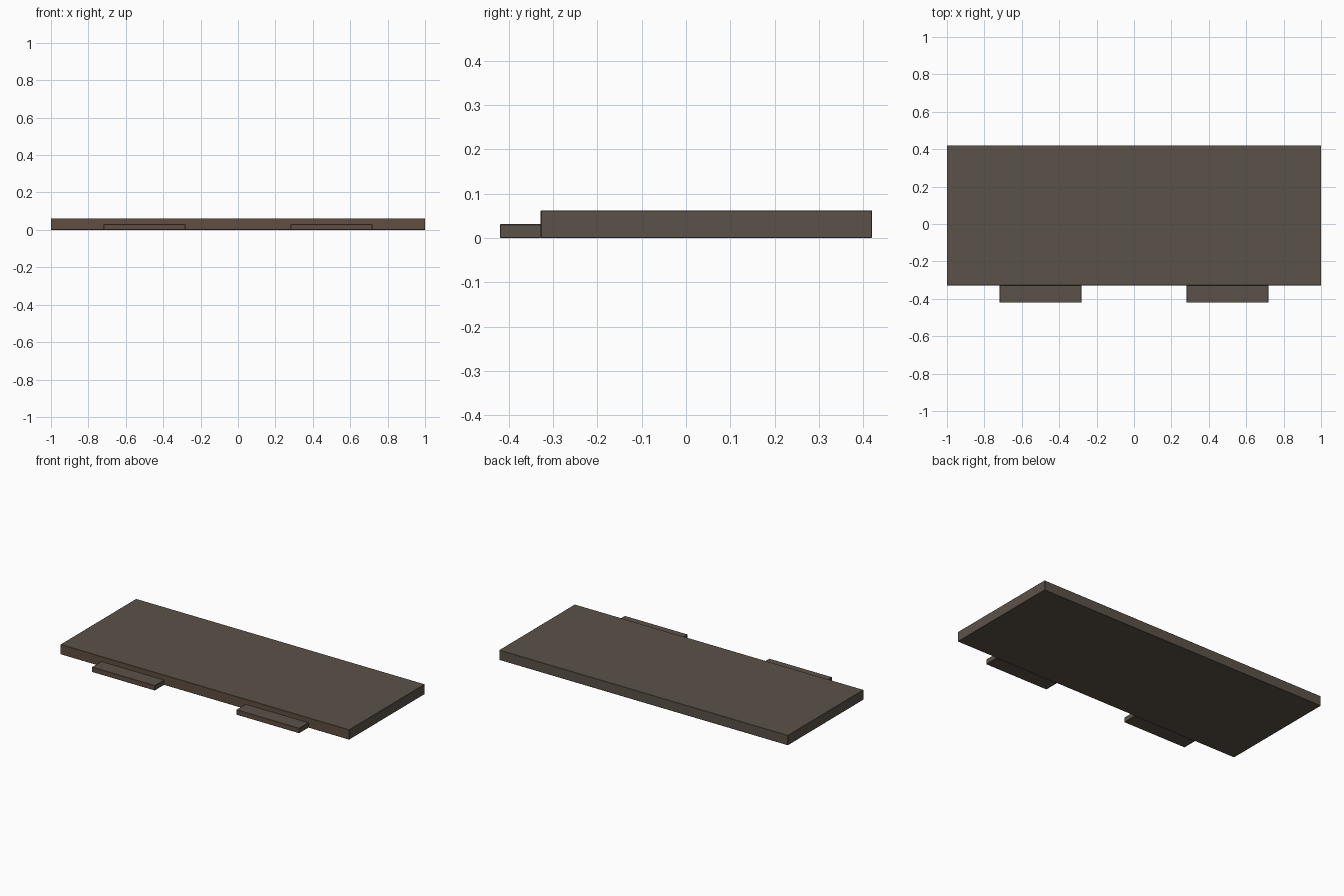
import bpy, bmesh

if "Cube" in bpy.data.objects:
    bpy.data.objects.remove(bpy.data.objects["Cube"])


def material(name, rgb):
    m = bpy.data.materials.new(name)
    m.diffuse_color = (*rgb, 1)
    m.use_nodes = True
    m.node_tree.nodes["Principled BSDF"].inputs["Base Color"].default_value = m.diffuse_color
    return m


stone = material("grey brown", (0.105, 0.084, 0.066))
edge = material("warm brown front", (0.115, 0.078, 0.052))


def box(name, x, y, z):
    """Box from (min, max) ranges, with a tiny bevel and a warmer front face."""
    bm = bmesh.new()
    bmesh.ops.create_cube(bm, size=1)
    for v in bm.verts:
        v.co = [r[0] if c < 0 else r[1] for c, r in zip(v.co, (x, y, z))]
    bmesh.ops.bevel(bm, geom=bm.edges[:], offset=0.0015, segments=1, affect='EDGES')
    bm.normal_update()
    for f in bm.faces:
        f.material_index = 1 if f.normal.y < -0.5 else 0
    me = bpy.data.meshes.new(name)
    bm.to_mesh(me)
    bm.free()
    me.materials.append(stone)
    me.materials.append(edge)
    ob = bpy.data.objects.new(name, me)
    bpy.context.collection.objects.link(ob)
    return ob


# main flat slab
box("slab", (-1, 1), (-0.328, 0.42), (0, 0.062))

# two low tabs along the front
for side, cx in (("left", -0.5), ("right", 0.5)):
    box(side + "_front_tab", (cx - 0.218, cx + 0.218), (-0.42, -0.327), (0, 0.031))
